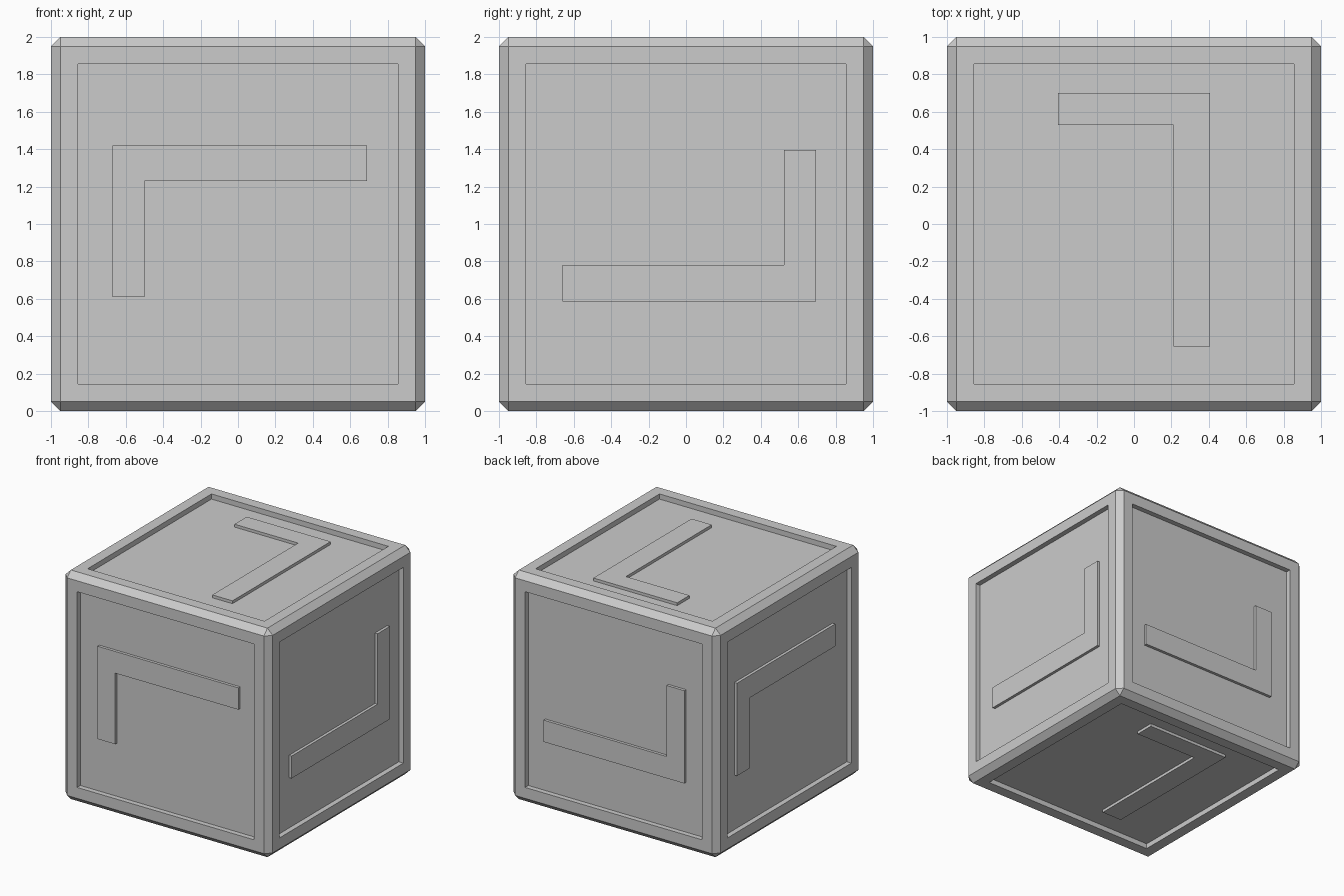
import bpy, bmesh
from mathutils import Matrix, Vector

if "Cube" in bpy.data.objects:
    bpy.data.objects.remove(bpy.data.objects["Cube"])

CHAMFER, RIM, RECESS, RAISE = 0.05, 0.815, 0.045, 0.025


def make_object(name, bm):
    bmesh.ops.recalc_face_normals(bm, faces=bm.faces)
    mesh = bpy.data.meshes.new(name)
    bm.to_mesh(mesh)
    bm.free()
    obj = bpy.data.objects.new(name, mesh)
    bpy.context.collection.objects.link(obj)
    return obj


# Chamfered cube with a straight-walled square recess in every side
bm = bmesh.new()
bmesh.ops.create_cube(bm, size=2, matrix=Matrix.Translation((0, 0, 1)))
bmesh.ops.bevel(bm, geom=bm.edges[:], offset=CHAMFER, segments=1,
                profile=0.5, affect='EDGES')
bm.normal_update()
sides = [f for f in bm.faces if f.calc_area() > 1]
bmesh.ops.inset_individual(bm, faces=sides, thickness=1 - CHAMFER - RIM)
for side in sides:
    normal = side.normal.copy()
    panel = bmesh.ops.inset_individual(bm, faces=[side], thickness=0)
    for v in side.verts:
        v.co -= normal * RECESS
make_object("cube_body", bm)


# Raised angle bracket, drawn in the (right, up) plane of one side
def bracket(name, right, up, points):
    right, up = Vector(right), Vector(up)
    normal = right.cross(up)
    base = Vector((0, 0, 1)) + normal * (1 - RECESS)
    bm = bmesh.new()
    face = bm.faces.new([bm.verts.new(base + right * u + up * v) for u, v in points])
    top = bmesh.ops.extrude_face_region(bm, geom=[face], use_keep_orig=True)
    for v in (g for g in top["geom"] if isinstance(g, bmesh.types.BMVert)):
        v.co += normal * RAISE
    make_object(name, bm)


def corner_shape(corner, long_end, short_end, long_inner, short_inner):
    """Outline with the long bar along u and the short leg along v."""
    (cu, cv) = corner
    return [(cu, cv), (long_end, cv), (long_end, long_inner),
            (short_inner, long_inner), (short_inner, short_end), (cu, short_end)]


def swapped(points):
    return [(v, u) for u, v in points]


X, Y, Z = (1, 0, 0), (0, 1, 0), (0, 0, 1)
NX, NY = (-1, 0, 0), (0, -1, 0)
bracket("front_bracket", X, Z, corner_shape((-0.67, 0.42), 0.69, -0.39, 0.23, -0.50))
bracket("back_bracket", NX, Z, corner_shape((0.67, -0.42), -0.69, 0.39, -0.23, 0.50))
bracket("right_bracket", Y, Z, corner_shape((0.695, -0.415), -0.66, 0.395, -0.22, 0.525))
bracket("left_bracket", NY, Z, corner_shape((-0.695, 0.43), 0.66, -0.38, 0.235, -0.525))
plan = swapped(corner_shape((0.70, 0.405), -0.655, -0.405, 0.21, 0.53))
bracket("top_bracket", X, Y, plan)
bracket("bottom_bracket", NX, Y, plan)
